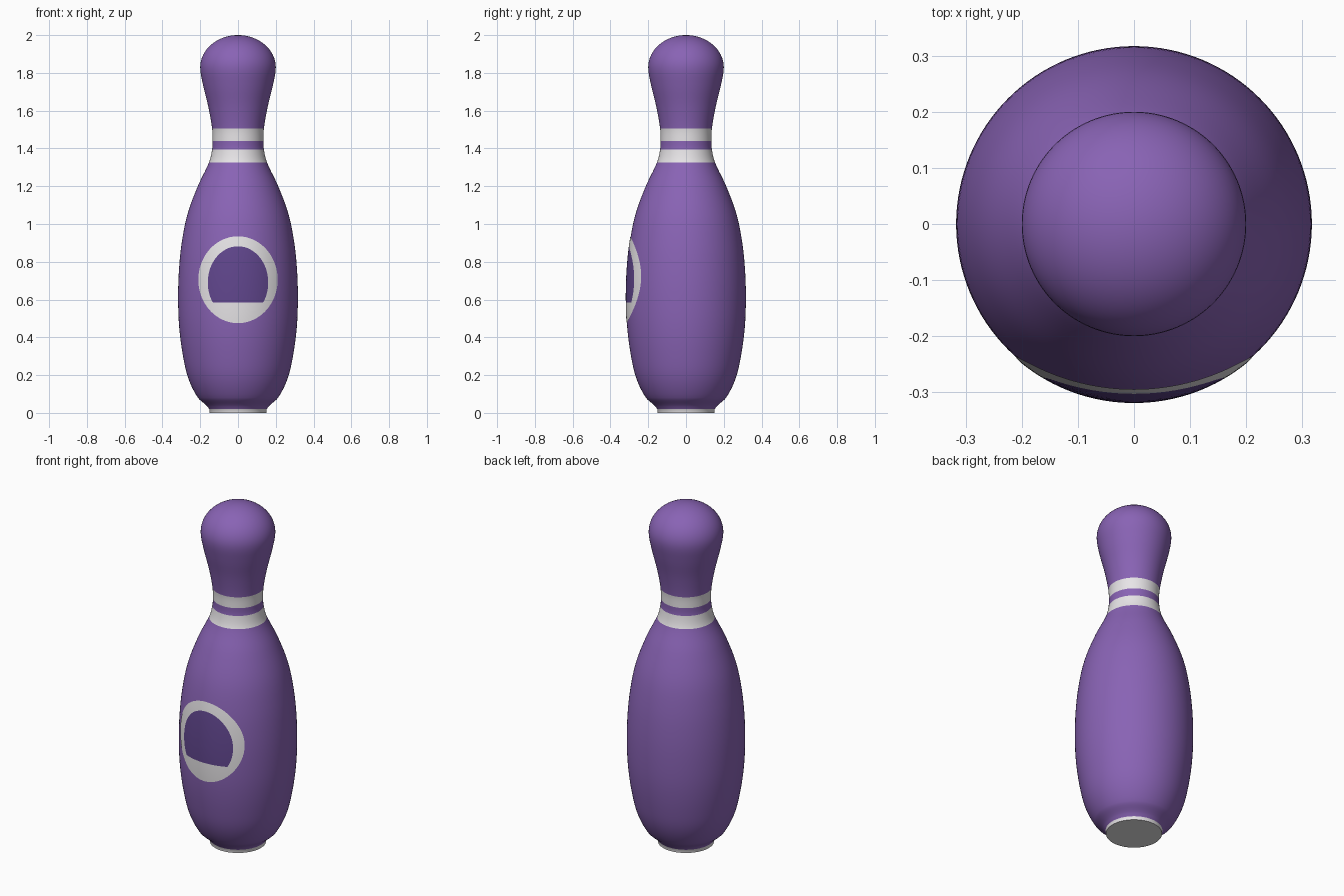
import bpy, bmesh, math

cube = bpy.data.objects.get("Cube")
if cube:
    bpy.data.objects.remove(cube)


def material(name, rgb):
    m = bpy.data.materials.new(name)
    m.use_nodes = True
    m.diffuse_color = (*rgb, 1)
    m.node_tree.nodes["Principled BSDF"].inputs["Base Color"].default_value = (*rgb, 1)
    return m


purple = material("purple", (0.25, 0.125, 0.46))
white = material("white", (0.8, 0.78, 0.8))
dark = material("dark purple", (0.12, 0.062, 0.27))

# Silhouette below the head: height, radius
KNOTS = [(0.02, 0.152), (0.04, 0.168), (0.08, 0.212), (0.18, 0.262), (0.3, 0.291),
         (0.45, 0.311), (0.6, 0.317), (0.75, 0.313), (0.9, 0.298), (1.05, 0.268),
         (1.2, 0.213), (1.325, 0.154), (1.395, 0.137), (1.44, 0.135), (1.505, 0.137),
         (1.62, 0.157), (1.74, 0.186), (1.83, 0.2)]


def slope(i):
    a, b = KNOTS[max(i - 1, 0)], KNOTS[min(i + 1, len(KNOTS) - 1)]
    return 0 if i == len(KNOTS) - 1 else (b[1] - a[1]) / (b[0] - a[0])


def radius(z):
    """Smooth curve through the knots."""
    i = max(k for k in range(len(KNOTS) - 1) if k == 0 or KNOTS[k][0] <= z)
    (z0, r0), (z1, r1) = KNOTS[i], KNOTS[i + 1]
    h = z1 - z0
    t = (z - z0) / h
    s = 1 - t
    return (r0 * (1 + 2 * t) * s * s + slope(i) * h * t * s * s
            + r1 * t * t * (3 - 2 * t) - slope(i + 1) * h * t * t * s)


def add_object(name, bm, mats):
    mesh = bpy.data.meshes.new(name)
    bmesh.ops.recalc_face_normals(bm, faces=bm.faces)
    bm.to_mesh(mesh)
    bm.free()
    for m in mats:
        mesh.materials.append(m)
    ob = bpy.data.objects.new(name, mesh)
    bpy.context.collection.objects.link(ob)
    bpy.ops.object.select_all(action="DESELECT")
    ob.select_set(True)
    bpy.context.view_layer.objects.active = ob
    bpy.ops.object.shade_smooth_by_angle(angle=math.radians(40))
    return ob


# Pin: foot, spline body and domed head turned around the z axis
profile = [(0, 0), (0.15, 0)]
for (z0, _), (z1, _) in zip(KNOTS, KNOTS[1:]):
    for k in range(5):
        z = z0 + (z1 - z0) * k / 5
        profile.append((radius(z), z))
for k in range(17):
    a = math.pi / 2 * k / 16
    profile.append((0.2 * math.cos(a), 1.83 + 0.17 * math.sin(a)))

bm = bmesh.new()
verts = [bm.verts.new((r, 0, z)) for r, z in profile]
edges = [bm.edges.new(pair) for pair in zip(verts, verts[1:])]
bmesh.ops.spin(bm, geom=verts + edges, cent=(0, 0, 0), axis=(0, 0, 1),
               angle=math.tau, steps=128, use_merge=True)
bmesh.ops.remove_doubles(bm, verts=bm.verts, dist=0.0001)

# White foot and two white neck bands
for f in bm.faces:
    z = f.calc_center_median().z
    f.material_index = int(z < 0.02 or 1.325 < z < 1.395 or 1.44 < z < 1.505)
add_object("pin_body", bm, [purple, white])


# Badge on the front, wrapped to the body
def outer(a):
    return 0.21 * math.cos(a), 0.705 + 0.23 * math.sin(a)


def inner(a):
    """Arch with a flat foot."""
    x, z = 0.16 * math.cos(a), 0.69 + 0.192 * math.sin(a)
    return x, max(z, 0.585)


def middle(a):
    return 0, 0.7


def wrapped_plate(name, start, end, mat, steps, count=96):
    bm = bmesh.new()
    rows = []
    for s in range(steps + 1):
        row = []
        for k in range(count):
            a = math.tau * k / count
            (x0, z0), (x1, z1) = start(a), end(a)
            t = s / steps
            x, z = x0 + (x1 - x0) * t, z0 + (z1 - z0) * t
            r = radius(z) + 0.002
            row.append(bm.verts.new((x, -math.sqrt(r * r - x * x), z)))
        rows.append(row)
    for lo, hi in zip(rows, rows[1:]):
        for k in range(count):
            n = (k + 1) % count
            bm.faces.new((lo[k], lo[n], hi[n], hi[k]))
    bmesh.ops.remove_doubles(bm, verts=bm.verts, dist=0.00005)
    ob = add_object(name, bm, [mat])
    # Make the plate face outward
    if sum(p.normal.y * p.area for p in ob.data.polygons) > 0:
        ob.data.flip_normals()


wrapped_plate("badge_border", inner, outer, white, 6)
wrapped_plate("badge_field", middle, inner, dark, 10)
